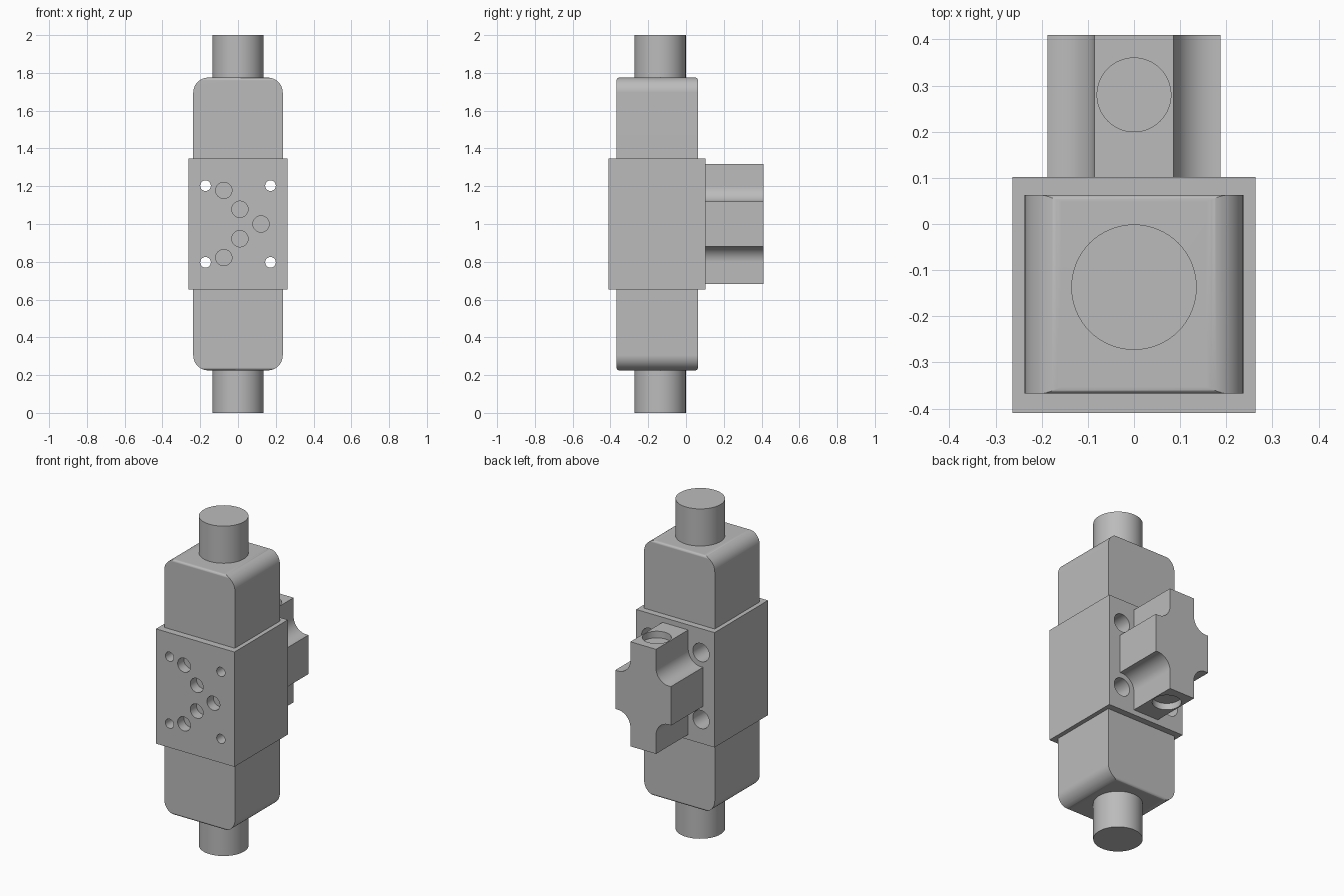
import bpy
import bmesh
from math import sin, cos, pi, radians

cube = bpy.data.objects.get("Cube")
if cube:
    bpy.data.objects.remove(cube, do_unlink=True)

grey = bpy.data.materials.new("plain grey")
grey.use_nodes = True
grey.diffuse_color = (0.5, 0.5, 0.5, 1)
grey.node_tree.nodes["Principled BSDF"].inputs["Base Color"].default_value = (0.5, 0.5, 0.5, 1)

MID = 1.0        # height of the symmetry plane
AXIS_Y = -0.137  # depth of the solenoid axis
BODY_BACK = 0.102


def arc(cu, cz, r, start, end, steps=12):
    """Points along a circular arc, angles in degrees."""
    angles = [radians(start + (end - start) * i / steps) for i in range(steps + 1)]
    return [(cu + r * cos(a), cz + r * sin(a)) for a in angles]


def prism(name, profile, axis, lo, hi):
    """Extrude a (u, z) profile along the X or Y axis."""
    place = (lambda u, z, t: (u, t, z)) if axis == "Y" else (lambda u, z, t: (t, u, z))
    bm = bmesh.new()
    face = bm.faces.new([bm.verts.new(place(u, z, lo)) for u, z in profile])
    ext = bmesh.ops.extrude_face_region(bm, geom=[face])
    shift = place(0, 0, hi - lo)
    bmesh.ops.translate(bm, vec=shift,
                        verts=[g for g in ext["geom"] if isinstance(g, bmesh.types.BMVert)])
    bmesh.ops.recalc_face_normals(bm, faces=bm.faces)
    mesh = bpy.data.meshes.new(name)
    bm.to_mesh(mesh)
    bm.free()
    obj = bpy.data.objects.new(name, mesh)
    bpy.context.collection.objects.link(obj)
    return obj


def box(name, x, y0, y1, z0, z1):
    return prism(name, [(-x, z0), (x, z0), (x, z1), (-x, z1)], "Y", y0, y1)


def cylinder(name, x, z, r, y0, y1):
    """Round bar lying along Y."""
    return prism(name, arc(x, z, r, 0, 360, 48)[:-1], "Y", y0, y1)


def upright(name, y, r, z0, z1):
    """Round bar standing along Z."""
    bpy.ops.mesh.primitive_cylinder_add(vertices=64, radius=r, depth=z1 - z0,
                                        location=(0, y, (z0 + z1) / 2))
    obj = bpy.context.object
    obj.name = name
    return obj


def combine(target, tool, operation):
    """Apply a boolean and discard the helper."""
    bpy.context.view_layer.objects.active = target
    mod = target.modifiers.new("cut", "BOOLEAN")
    mod.operation, mod.solver, mod.object = operation, "EXACT", tool
    bpy.ops.object.modifier_apply(modifier=mod.name)
    bpy.data.objects.remove(tool, do_unlink=True)


def finish(obj):
    obj.data.materials.clear()
    obj.data.materials.append(grey)
    bpy.ops.object.select_all(action="DESELECT")
    obj.select_set(True)
    bpy.context.view_layer.objects.active = obj
    bpy.ops.object.shade_smooth_by_angle(angle=radians(30))
    obj.modifiers.new("even shading", "WEIGHTED_NORMAL").keep_sharp = True


# Valve body with mounting holes and front ports
body = box("valve_body", 0.263, -0.41, BODY_BACK, MID - 0.348, MID + 0.348)
for sx in (-1, 1):
    for sz in (-1, 1):
        x, z = sx * 0.172, MID + sz * 0.203
        combine(body, cylinder("bolt_hole", x, z, 0.028, -0.6, 0.3), "DIFFERENCE")
        combine(body, cylinder("counterbore", x, z, 0.055, -0.13, 0.3), "DIFFERENCE")
for x, dz in ((-0.075, 0.178), (0.01, 0.078), (0.122, 0), (0.01, -0.078), (-0.075, -0.178)):
    combine(body, cylinder("port", x, MID + dz, 0.043, -0.6, -0.35), "DIFFERENCE")
finish(body)

# Solenoid housings and their end tubes, above and below
for side, s in (("upper", 1), ("lower", -1)):
    def flip(points):
        return [(u, MID + s * z) for u, z in points]

    w, top, r, e = 0.237, 0.775, 0.08, 0.015
    front = [(-w, 0.348), (w, 0.348)] + arc(w - r, top - r, r, 0, 90) + arc(r - w, top - r, r, 90, 180)
    y0, y1 = -0.368, 0.063
    edge = [(y0, 0.3), (y1, 0.3)] + arc(y1 - e, top - e, e, 0, 90, 6) + arc(y0 + e, top - e, e, 90, 180, 6)
    housing = prism(side + "_solenoid_housing", flip(front), "Y", y0 - 0.1, y1 + 0.1)
    combine(housing, prism("edge_shape", flip(edge), "X", -0.5, 0.5), "INTERSECT")
    finish(housing)
    ends = sorted((MID + s * (top - 0.02), MID + s))
    finish(upright(side + "_end_tube", AXIS_Y, 0.136, *ends))

# Cross-shaped rear block, scooped around the bolt holes
rear = box("rear_block", 0.187, BODY_BACK, 0.41, MID - 0.317, MID + 0.317)
for sx in (-1, 1):
    for sz in (-1, 1):
        x, z = 0.172, 0.203
        scoop = arc(x, z, 0.086, 180, 280, 20) + [(0.4, 0.118), (0.4, 0.5), (x - 0.086, 0.5)]
        scoop = [(sx * u, MID + sz * v) for u, v in scoop]
        combine(rear, prism("scoop", scoop, "Y", 0, 0.6), "DIFFERENCE")
for s in (-1, 1):
    ends = sorted((MID + s * 0.277, MID + s * 0.5))
    combine(rear, upright("rear_port", 0.28, 0.08, *ends), "DIFFERENCE")
finish(rear)
